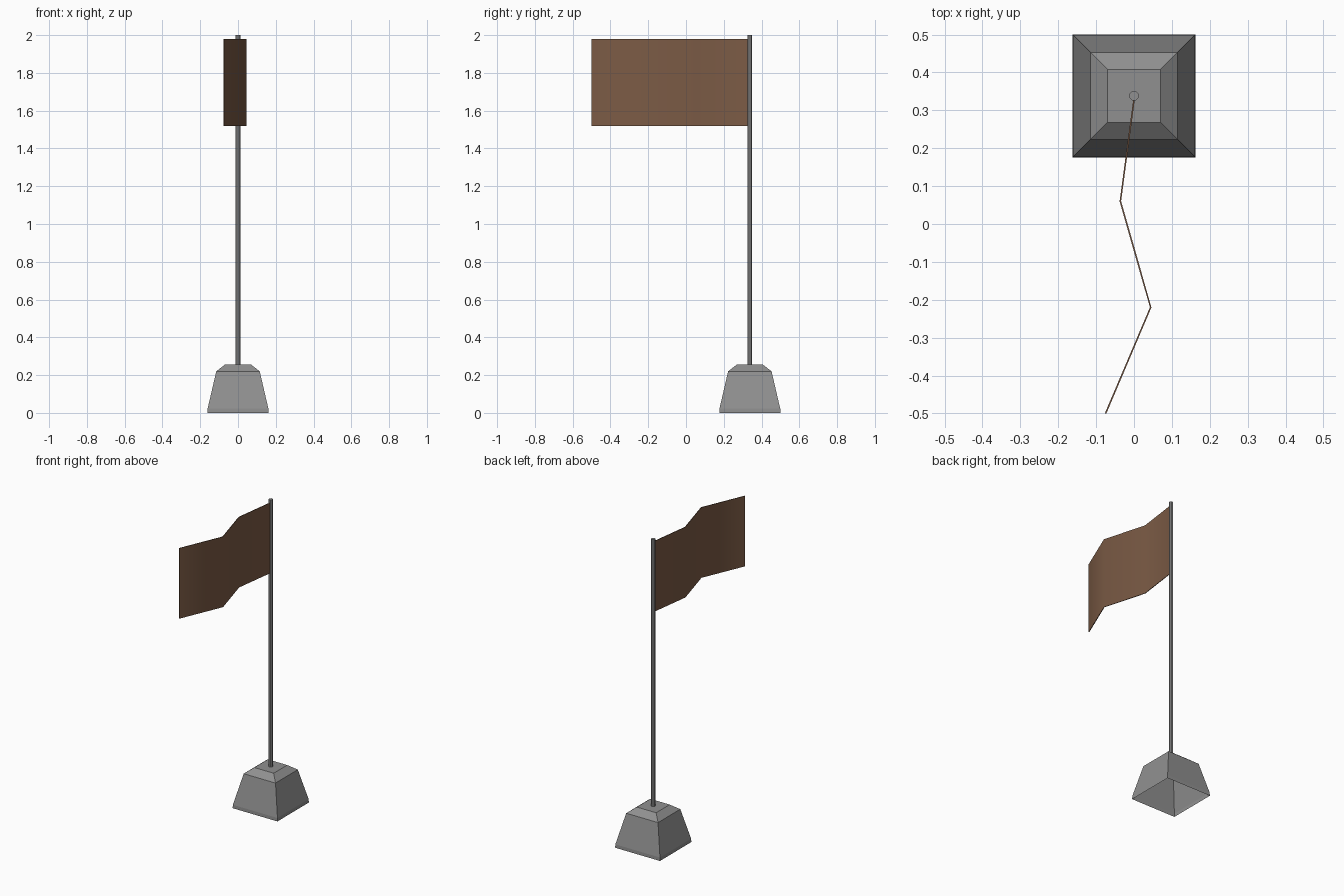
import bpy, bmesh, math

if "Cube" in bpy.data.objects:
    bpy.data.objects.remove(bpy.data.objects["Cube"])


def material(name, rgb):
    m = bpy.data.materials.new(name)
    m.diffuse_color = (*rgb, 1)
    m.use_nodes = True
    m.node_tree.nodes["Principled BSDF"].inputs["Base Color"].default_value = m.diffuse_color
    return m


grey = material("grey", (0.28, 0.28, 0.28))
brown = material("brown", (0.20, 0.105, 0.06))
POLE_Y = 0.338


def finish(name, bm, mat):
    mesh = bpy.data.meshes.new(name)
    bm.to_mesh(mesh)
    bm.free()
    mesh.materials.append(mat)
    ob = bpy.data.objects.new(name, mesh)
    bpy.context.collection.objects.link(ob)
    return ob


def stacked(name, profile, sides, turn, y, mat, close_bottom):
    """Rings of (radius, z) joined into a tapered body with a flat top."""
    bm = bmesh.new()
    rings = []
    for r, z in profile:
        angles = [turn + 2 * math.pi * i / sides for i in range(sides)]
        rings.append([bm.verts.new((r * math.cos(a), y + r * math.sin(a), z)) for a in angles])
    for lo, hi in zip(rings, rings[1:]):
        for i in range(sides):
            j = (i + 1) % sides
            bm.faces.new((lo[i], lo[j], hi[j], hi[i]))
    bm.faces.new(rings[-1])
    if close_bottom:
        bm.faces.new(rings[0][::-1])
    return finish(name, bm, mat)


# Square weighted base, hollow underneath
half_widths = [(0.162, 0), (0.161, 0.022), (0.115, 0.22), (0.07, 0.255)]
stacked("base", [(h * math.sqrt(2), z) for h, z in half_widths], 4, math.pi / 4, POLE_Y, grey, False)

# Pole
stacked("pole", [(0.013, 0.25), (0.013, 2.0)], 8, math.pi / 8, POLE_Y, grey, True)

# Folded flag: a zigzag path swept upward, with thin cloth thickness
path = [(0, POLE_Y - 0.01), (-0.036, 0.06), (0.044, -0.22), (-0.075, -0.5)]
bm = bmesh.new()
cols = [[bm.verts.new((x, y, z)) for z in (1.52, 1.98)] for x, y in path]
for a, b in zip(cols, cols[1:]):
    f = bm.faces.new((a[0], b[0], b[1], a[1]))
    f.smooth = True
flag = finish("flag", bm, brown)
cloth = flag.modifiers.new("cloth_thickness", "SOLIDIFY")
cloth.thickness = 0.004
cloth.offset = 0

# Keep the cloth soft across its folds, with crisp outer borders
bpy.context.view_layer.objects.active = flag
flag.select_set(True)
bpy.ops.object.modifier_apply(modifier=cloth.name)
bpy.ops.object.shade_smooth_by_angle(angle=math.radians(60))
